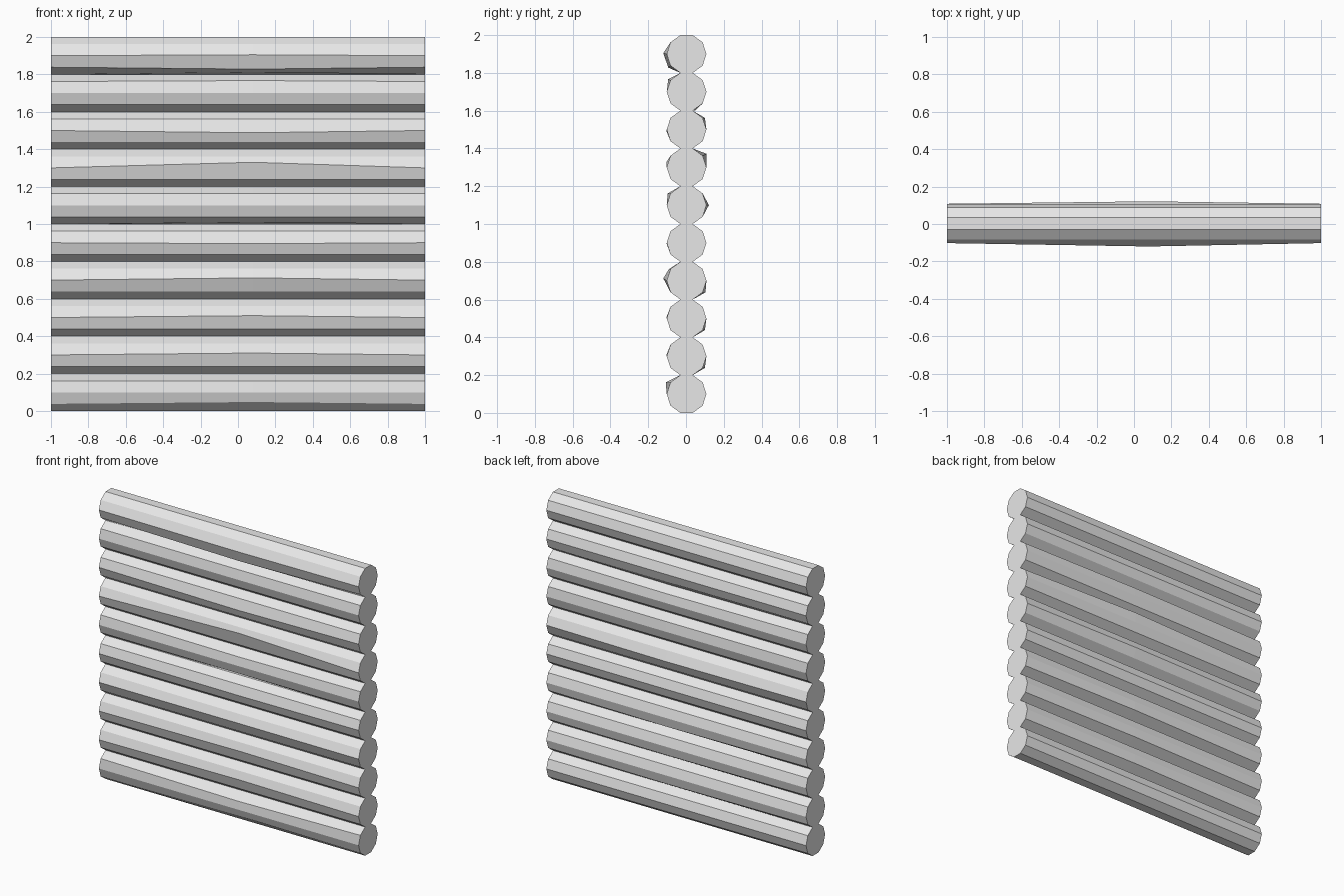
import bpy, bmesh, math
from mathutils import Vector

cube = bpy.data.objects.get("Cube")
if cube:
    bpy.data.objects.remove(cube, do_unlink=True)

# Plain grey
grey = bpy.data.materials.new("light grey")
grey.use_nodes = True
grey.diffuse_color = (0.8, 0.8, 0.8, 1)
grey.node_tree.nodes["Principled BSDF"].inputs["Base Color"].default_value = (0.8, 0.8, 0.8, 1)

SIDES = 10
RADIUS = 0.1 / math.cos(math.pi / SIDES)
MIDDLE = 0.08      # position of the hewn middle ring
OFFSET = 0.003

# Side numbers, going from the back over the top to the front and underneath
BACK, BACK_UP, FRONT_UP, FRONT, FRONT_LOW, UNDER, BACK_UNDER, BACK_LOW = 0, 1, 4, 5, 6, 7, 8, 9

# Small bulges of the middle ring, per log from the bottom: corner -> (y, z) shift
bulges = [
    {FRONT_UP: (-0.025, 0), FRONT_LOW: (0, 0.01)},
    {BACK_LOW: (0.012, 0), FRONT: (0, 0.01)},
    {BACK_LOW: (0.012, 0), FRONT: (0, 0.01)},
    {FRONT: (-0.018, 0.012), FRONT_UP: (-0.008, 0), BACK_LOW: (0.015, 0)},
    {FRONT: (0, -0.005)},
    {BACK: (0.013, 0), FRONT_UP: (-0.015, 0), UNDER: (0, 0.01)},
    {BACK_UP: (0.02, 0.01), FRONT: (0, 0.03)},
    {FRONT: (0, -0.012), BACK_UP: (0.012, 0)},
    {FRONT_UP: (-0.012, 0.005), BACK_UNDER: (0.012, 0)},
    {FRONT: (-0.018, 0.005), FRONT_LOW: (-0.012, -0.01), UNDER: (0, 0.012)},
]


def ring(bm, x, z, shifts):
    verts = []
    for k in range(SIDES):
        a = math.tau * k / SIDES
        dy, dz = shifts.get(k, (0, 0))
        verts.append(bm.verts.new(Vector((
            x, OFFSET + RADIUS * math.cos(a) + dy, z + RADIUS * math.sin(a) + dz))))
    return verts


def make_log(index, shifts):
    bm = bmesh.new()
    z = 0.1 + 0.2 * index
    rings = [ring(bm, -1, z, {}), ring(bm, MIDDLE, z, shifts), ring(bm, 1, z, {})]
    # Bark facets
    for a, b in zip(rings, rings[1:]):
        for k in range(SIDES):
            n = (k + 1) % SIDES
            bm.faces.new((a[k], a[n], b[n], b[k]))
    # Sawn ends
    bm.faces.new(rings[0])
    bm.faces.new(rings[-1])
    bmesh.ops.recalc_face_normals(bm, faces=bm.faces)
    mesh = bpy.data.meshes.new(f"log_{index + 1}")
    bm.to_mesh(mesh)
    bm.free()
    mesh.materials.append(grey)
    obj = bpy.data.objects.new(f"log_{index + 1}", mesh)
    bpy.context.collection.objects.link(obj)


# Stacked wall of logs
for i, shifts in enumerate(bulges):
    make_log(i, shifts)
